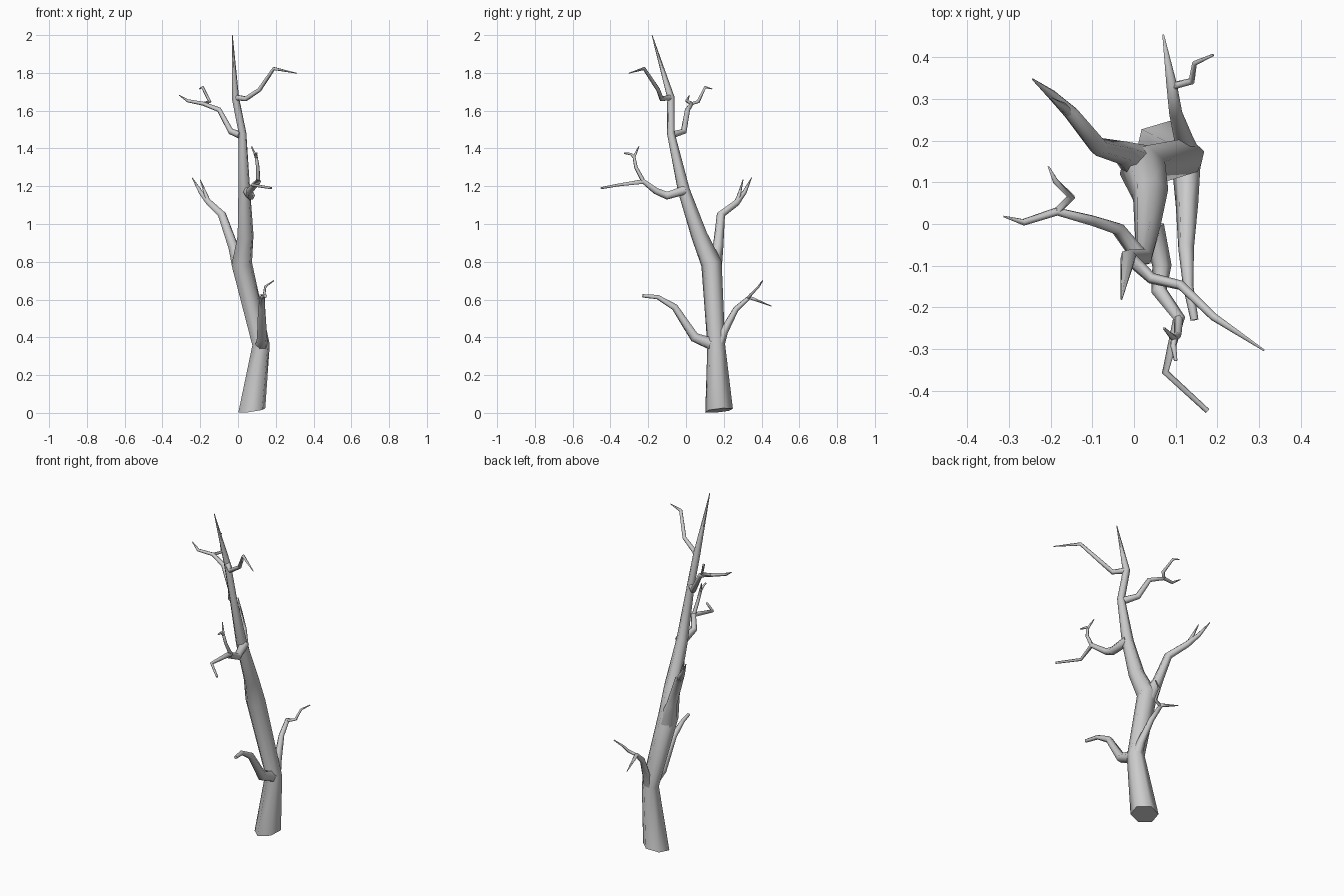
import bpy, bmesh, math
from mathutils import Vector

SIDES = 6


def limb(name, pts, start_normal=None):
    """Low-poly tapering tube through (x, y, z, radius) points, capped at both ends."""
    pos = [Vector(p[:3]) for p in pts]
    rad = [p[3] * 1.05 for p in pts]
    bm = bmesh.new()
    rings, ref = [], Vector((1, 0.3, 0.1))
    for i, p in enumerate(pos):
        a = (p - pos[i - 1]).normalized() if i else None
        b = (pos[i + 1] - p).normalized() if i < len(pos) - 1 else None
        t = (a + b).normalized() if a and b else (a or b)
        if i == 0 and start_normal:
            t = Vector(start_normal).normalized()
        # carry the ring orientation along the path without twisting
        u = ref - t * ref.dot(t)
        if u.length < 0.05:
            u = t.orthogonal()
        u.normalize()
        ref = u
        v = t.cross(u)
        ring = []
        for k in range(SIDES):
            ang = 2 * math.pi * k / SIDES
            ring.append(bm.verts.new(p + (u * math.cos(ang) + v * math.sin(ang)) * rad[i]))
        rings.append(ring)
    for r0, r1 in zip(rings, rings[1:]):
        for k in range(SIDES):
            n = (k + 1) % SIDES
            bm.faces.new((r0[k], r0[n], r1[n], r1[k]))
    bm.faces.new(rings[0][::-1])
    bm.faces.new(rings[-1])
    me = bpy.data.meshes.new(name)
    bm.to_mesh(me)
    bm.free()
    ob = bpy.data.objects.new(name, me)
    bpy.context.collection.objects.link(ob)
    bpy.ops.object.select_all(action='DESELECT')
    ob.select_set(True)
    bpy.context.view_layer.objects.active = ob
    bpy.ops.object.shade_smooth_by_angle(angle=math.radians(65))
    return ob


# Trunk, with a slightly slanted foot
limb("trunk", [
    (.073, .175, .013, .072), (.122, .16, .36, .046), (.02, .135, .79, .054),
    (.04, .07, .94, .042), (.033, -.012, 1.18, .031), (.024, -.08, 1.48, .02),
    (-.014, -.08, 1.67, .019), (-.03, -.18, 2.0, .002)], start_normal=(-.14, -.1, 1))

# Rear fork with its two tips
limb("fork_branch", [
    (.02, .14, .76, .048), (-.025, .17, .88, .027), (-.085, .185, 1.05, .022),
    (-.15, .265, 1.11, .018), (-.195, .308, 1.165, .012), (-.243, .347, 1.245, .002)])
limb("fork_twig", [
    (-.15, .26, 1.105, .012), (-.168, .28, 1.15, .01), (-.2, .302, 1.235, .002)])

# Low branch reaching forward
limb("low_front_branch", [
    (.125, .15, .36, .034), (.127, .045, .40, .026), (.125, -.06, .56, .018),
    (.13, -.15, .613, .012), (.145, -.23, .62, .009)])

# Low branch reaching back, with a crooked twig
limb("low_back_branch", [
    (.125, .165, .34, .034), (.12, .2, .43, .022), (.1, .265, .55, .015),
    (.09, .335, .612, .012), (.07, .453, .565, .002)])
limb("low_back_twig", [
    (.09, .33, .608, .009), (.138, .342, .625, .008),
    (.145, .385, .67, .006), (.19, .405, .70, .003)])

# Middle branch reaching forward, with a forked twig
limb("middle_branch", [
    (.045, -.005, 1.18, .026), (.067, -.1, 1.15, .022), (.06, -.16, 1.175, .018),
    (.108, -.225, 1.225, .014), (.075, -.355, 1.207, .008), (.176, -.448, 1.19, .006)])
limb("middle_twig", [
    (.107, -.225, 1.225, .011), (.105, -.265, 1.30, .009),
    (.096, -.275, 1.355, .008), (.072, -.25, 1.41, .003)])
limb("middle_twig_tip", [
    (.097, -.272, 1.35, .008), (.094, -.29, 1.37, .007), (.1, -.328, 1.375, .004)])

# Upper left branch with a hooked twig
limb("upper_left_branch", [
    (.015, -.08, 1.47, .02), (-.038, -.012, 1.49, .016), (-.1, .008, 1.605, .013),
    (-.185, .03, 1.637, .01), (-.265, .004, 1.652, .008), (-.312, .018, 1.682, .002)])
limb("upper_left_twig", [
    (-.185, .03, 1.637, .008), (-.15, .065, 1.648, .009),
    (-.188, .102, 1.725, .007), (-.205, .138, 1.715, .002)])

# Upper right branch
limb("upper_right_branch", [
    (-.012, -.08, 1.67, .016), (.042, -.13, 1.663, .013), (.113, -.147, 1.71, .011),
    (.19, -.222, 1.823, .009), (.312, -.303, 1.798, .002)])
